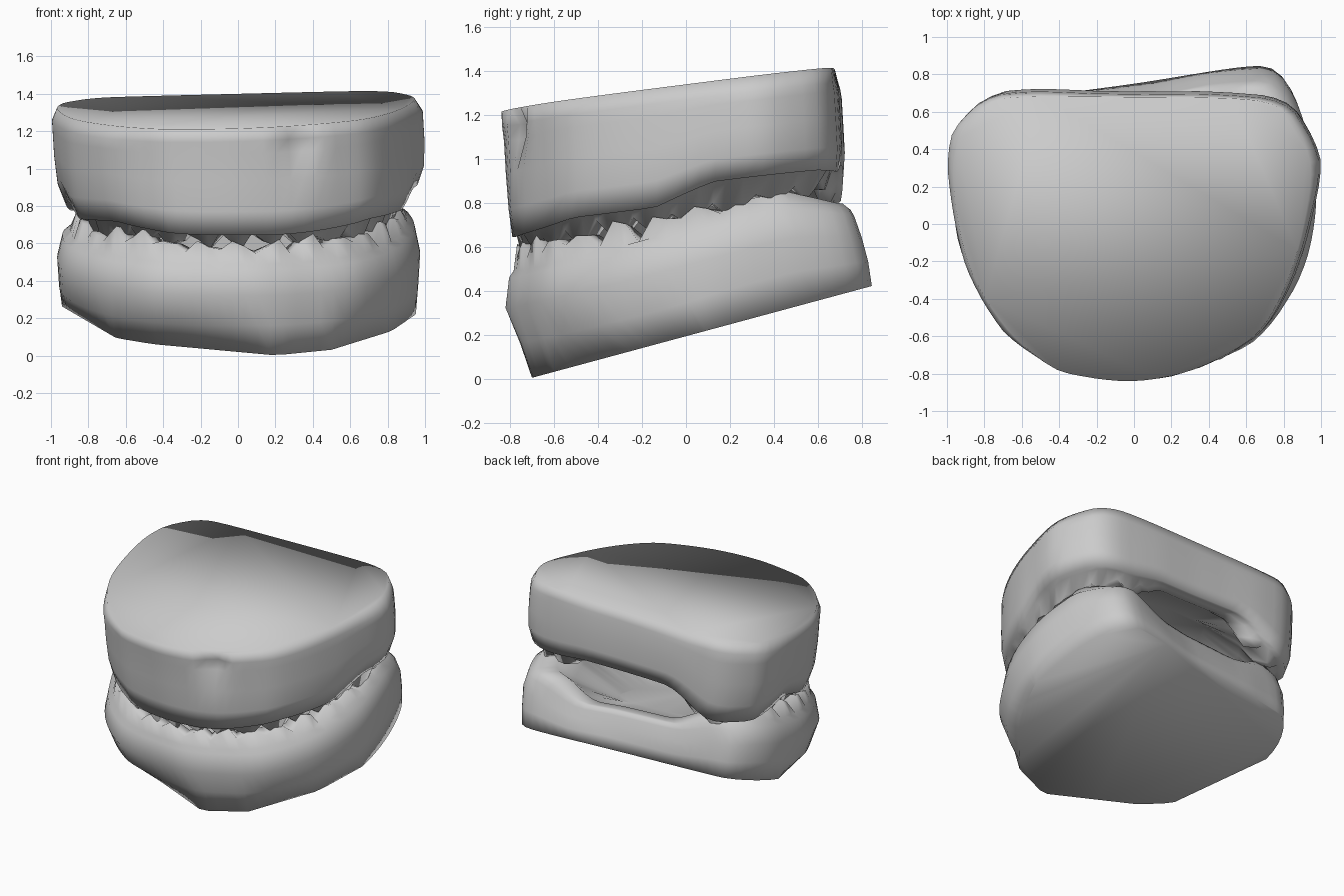
import bpy, bmesh, random
from mathutils import Vector

if "Cube" in bpy.data.objects:
    bpy.data.objects.remove(bpy.data.objects["Cube"], do_unlink=True)

COUNT = 84


def clamp(v):
    return max(0.0, min(1.0, v))


def blend(a, b, t):
    return a + (b - a) * t


def ramp(v, stops):
    """Piecewise linear lookup."""
    if v <= stops[0][0]:
        return stops[0][1]
    for (a, p), (b, q) in zip(stops, stops[1:]):
        if v <= b:
            return blend(p, q, (v - a) / (b - a))
    return stops[-1][1]


def resample(points, count):
    """Evenly spaced points along a closed smooth outline."""
    pts = [Vector(p) for p in points]
    n, fine = len(pts), []
    for i in range(n):
        a, b, c, d = (pts[(i + k - 1) % n] for k in range(4))
        for j in range(8):
            t = j / 8
            fine.append(0.5 * (2 * b + (c - a) * t + (2 * a - 5 * b + 4 * c - d) * t * t
                               + (3 * b - a - 3 * c + d) * t ** 3))
    fine.append(fine[0])
    total = sum((q - p).length for p, q in zip(fine, fine[1:]))
    result, walked, target = [], 0.0, 0.0
    for p, q in zip(fine, fine[1:]):
        step = (q - p).length
        while target <= walked + step and len(result) < count:
            result.append(p.lerp(q, (target - walked) / step))
            target += total / count
        walked += step
    return result


def open_back(p):
    """One in the gap behind the arch, zero along the tooth row."""
    t = clamp((0.74 - abs(p.x)) / 0.42) if p.y > 0.45 else 0.0
    return t * t * (3 - 2 * t)


def build_cast(name, outline, rings, seed, lean):
    """Skin stacked rings, each (side, front, back scale, height function)."""
    rng = random.Random(seed)
    pts = resample(outline, COUNT)
    jag = [(-0.04 if i % 3 == 0 else 0.025) + rng.uniform(-0.03, 0.03) for i in range(COUNT)]
    knots = [rng.uniform(-0.014, 0.014) for _ in range(COUNT // 4)]
    folds = [blend(knots[i // 4], knots[(i // 4 + 1) % len(knots)], i % 4 / 4)
             for i in range(COUNT)]
    bm = bmesh.new()
    loops = []
    for k, (side, front, back, height) in enumerate(rings):
        loop = []
        for i, p in enumerate(pts):
            f = 1 + (folds[i] if 0 < k < len(rings) - 1 else 0)
            x, y = p.x * side * f, p.y * (front if p.y < 0 else back) * f
            z = height(p, jag[i])
            loop.append(bm.verts.new((x - lean * (z - 1.1), y, z)))
        loops.append(loop)
    for a, b in zip(loops, loops[1:]):
        for i in range(COUNT):
            j = (i + 1) % COUNT
            bm.faces.new((a[i], a[j], b[j], b[i]))
    bm.faces.new(loops[0])
    bm.faces.new(loops[-1])
    bmesh.ops.recalc_face_normals(bm, faces=bm.faces)
    for face in bm.faces:
        face.smooth = True
    mesh = bpy.data.meshes.new(name)
    bm.to_mesh(mesh)
    bm.free()
    obj = bpy.data.objects.new(name, mesh)
    bpy.context.collection.objects.link(obj)
    return obj


# Upper cast: flat sloping top, gum line, tooth row and palate
def upper_top(p, j=0):
    return 1.315 + 0.12 * p.y + 0.025 * p.x


def upper_gum(p, j=0):
    row = ramp(p.y, [(-.82, .645), (-.55, .725), (-.15, .755), (.12, .86), (.6, .9)])
    row -= 0.07 * clamp(-2 * p.x - 0.6) * clamp((p.y - 0.2) / 0.3)
    return blend(row + 0.04 * p.x * (p.y + 0.8), 0.97, open_back(p))


def upper_crest(p, j):
    row = ramp(p.y, [(-.82, .62), (-.5, .64), (-.1, .68), (.1, .735), (.6, .82)])
    row += 0.04 * p.x * (p.y + 0.8) - j
    return blend(row, 0.97, open_back(p))


upper_outline = [(-.98, .2), (-.96, .45), (-.88, .58), (-.77, .67), (-.6, .7), (0, .7),
                 (.6, .69), (.8, .65), (.9, .56), (.99, .32), (.95, 0), (.86, -.3),
                 (.72, -.55), (.55, -.68), (.3, -.79), (0, -.84), (-.3, -.81),
                 (-.47, -.75), (-.7, -.55), (-.9, -.22)]
upper_cast = build_cast("upper_cast", upper_outline, [
    (.97, 1.0, .97, upper_top),
    (1.0, 1.0, .99, lambda p, j: upper_top(p) - 0.07),
    (1.0, .99, 1.0, lambda p, j: blend(upper_top(p), upper_gum(p), 0.24)),
    (1.0, .98, 1.01, lambda p, j: blend(upper_top(p), upper_gum(p), 0.5)),
    (.99, .965, 1.02, lambda p, j: blend(upper_top(p), upper_gum(p), 0.78)),
    (.95, .945, 1.01, upper_gum),
    (.90, .92, .97, lambda p, j: upper_gum(p) + 0.005),
    (.86, .90, .93, upper_crest),
    (.74, .80, .86, lambda p, j: upper_crest(p, j * 0.6)),
    (.62, .66, .78, lambda p, j: blend(upper_gum(p) + 0.08, 1.0, open_back(p))),
    (.42, .42, .5, lambda p, j: 1.04),
], 4, 0.06)

# Chip under the front edge of the upper cast
for v in upper_cast.data.vertices:
    d = (v.co - Vector((0.32, -0.77, 1.15))).length
    if v.co.z < 1.18 and d < 0.13:
        v.co.y += 0.09 * (1 - d / 0.13)


# Lower cast: tilted base, gum line, tooth row and tongue floor
def lower_base(p, j=0):
    return max(0.0, 0.193 + 0.27 * p.y * (0.88 if p.y < 0 else 1))


def lower_gum(p, j=0):
    row = ramp(p.y, [(-.8, .46), (-.35, .55), (0, .63), (.5, .74), (.8, .71)])
    return blend(row + 0.03 * p.x * (p.y + 0.8), 0.62, open_back(p))


def lower_crest(p, j):
    row = ramp(p.y, [(-.82, .58), (-.6, .64), (-.25, .665), (0, .73), (.5, .82), (.8, .76)])
    row += 0.03 * p.x * (p.y + 0.8) + j * clamp((0.6 - p.y) * 3)
    return blend(row, 0.65, open_back(p))


lower_outline = [(-.96, .2), (-.93, .43), (-.8, .62), (-.6, .67), (0, .75), (.6, .84),
                 (.77, .82), (.87, .68), (.95, .4), (.97, .1), (.92, -.2), (.8, -.45),
                 (.6, -.65), (.3, -.78), (0, -.82), (-.3, -.79), (-.54, -.68),
                 (-.77, -.45), (-.92, -.13)]
lower_cast = build_cast("lower_cast", lower_outline, [
    (.98, .9, 1.0, lower_base),
    (.995, .95, .985, lambda p, j: blend(lower_base(p), lower_gum(p), 0.35)),
    (1.005, 1.0, .95, lambda p, j: blend(lower_base(p), lower_gum(p), 0.7)),
    (.975, .98, .91, lower_gum),
    (.935, .955, .89, lambda p, j: lower_gum(p) + 0.03),
    (.90, .94, .86, lower_crest),
    (.78, .84, .78, lambda p, j: lower_crest(p, j * 0.6)),
    (.66, .70, .68, lambda p, j: blend(lower_gum(p) - 0.05, 0.57, open_back(p))),
    (.4, .42, .45, lambda p, j: 0.48 + 0.1 * p.y),
], 9, 0)

# Trim the front of the base to a blunt point, tapering into the wall above
base_edge = [(-.96, .3), (-.65, -.37), (-.45, -.49), (.2, -.71), (.5, -.6), (.82, -.23), (.97, .15)]
for i, v in enumerate(lower_cast.data.vertices[:2 * COUNT]):
    cut = max(0.0, ramp(v.co.x, base_edge) - v.co.y) if v.co.y < 0.3 else 0.0
    if i < COUNT:
        v.co.y += cut
        v.co.z = max(0.0, 0.193 + 0.27 * v.co.y)
    else:
        v.co.y += 0.25 * cut
